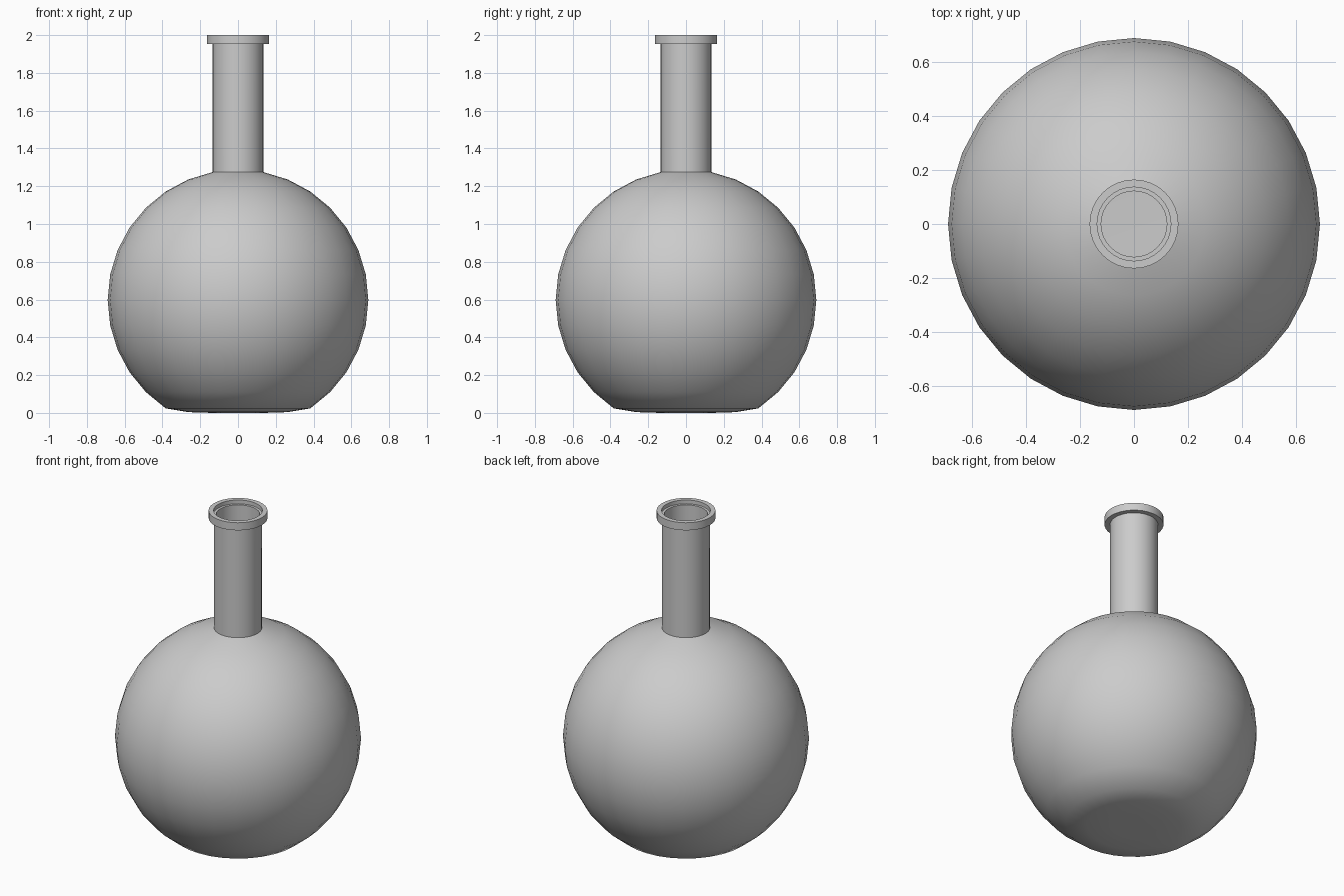
import bpy, bmesh
from math import sin, cos, pi, radians

if "Cube" in bpy.data.objects:
    bpy.data.objects.remove(bpy.data.objects["Cube"])

SEG = 32
R, CZ, WALL = 0.69, 0.598, 0.013


def ball(radius, first, last):
    # rings of a 16-ring sphere, counted from the bottom pole
    return [(radius * sin(i * pi / 16), CZ - radius * cos(i * pi / 16))
            for i in range(first, last + 1)]


# outer wall: flattened base, ball, neck, flared lip
outer = [(0, 0), (0.135, 0.0), (0.264, 0.004)] + ball(R, 3, 15)
lip = [(0.135, 1.953), (0.165, 1.953), (0.165, 2.0), (0.137, 2.0),
       (0.137, 1.977), (0.122, 1.977)]
# inner wall back down to the floor
inner = ball(R - WALL, 4, 14)[::-1]
inner = [(0.122, 1.263)] + inner + [(0.378, 0.037), (0.262, 0.017), (0.135, 0.013), (0, 0.013)]
profile = outer + lip + inner

# lathe the closed profile
bm = bmesh.new()
rings = []
for r, z in profile:
    n = 1 if r == 0 else SEG
    rings.append([bm.verts.new((r * cos(2 * pi * k / SEG), r * sin(2 * pi * k / SEG), z))
                  for k in range(n)])
for a, b in zip(rings, rings[1:]):
    for k in range(SEG):
        j = (k + 1) % SEG
        quad = [a[k % len(a)], a[j % len(a)], b[j % len(b)], b[k % len(b)]]
        bm.faces.new(list(dict.fromkeys(quad)))
bmesh.ops.recalc_face_normals(bm, faces=bm.faces)

mesh = bpy.data.meshes.new("round_flask")
bm.to_mesh(mesh)
bm.free()
flask = bpy.data.objects.new("round_flask", mesh)
bpy.context.collection.objects.link(flask)

# smooth glass with crisp lip and neck joint
bpy.context.view_layer.objects.active = flask
flask.select_set(True)
bpy.ops.object.shade_smooth_by_angle(angle=radians(40))
